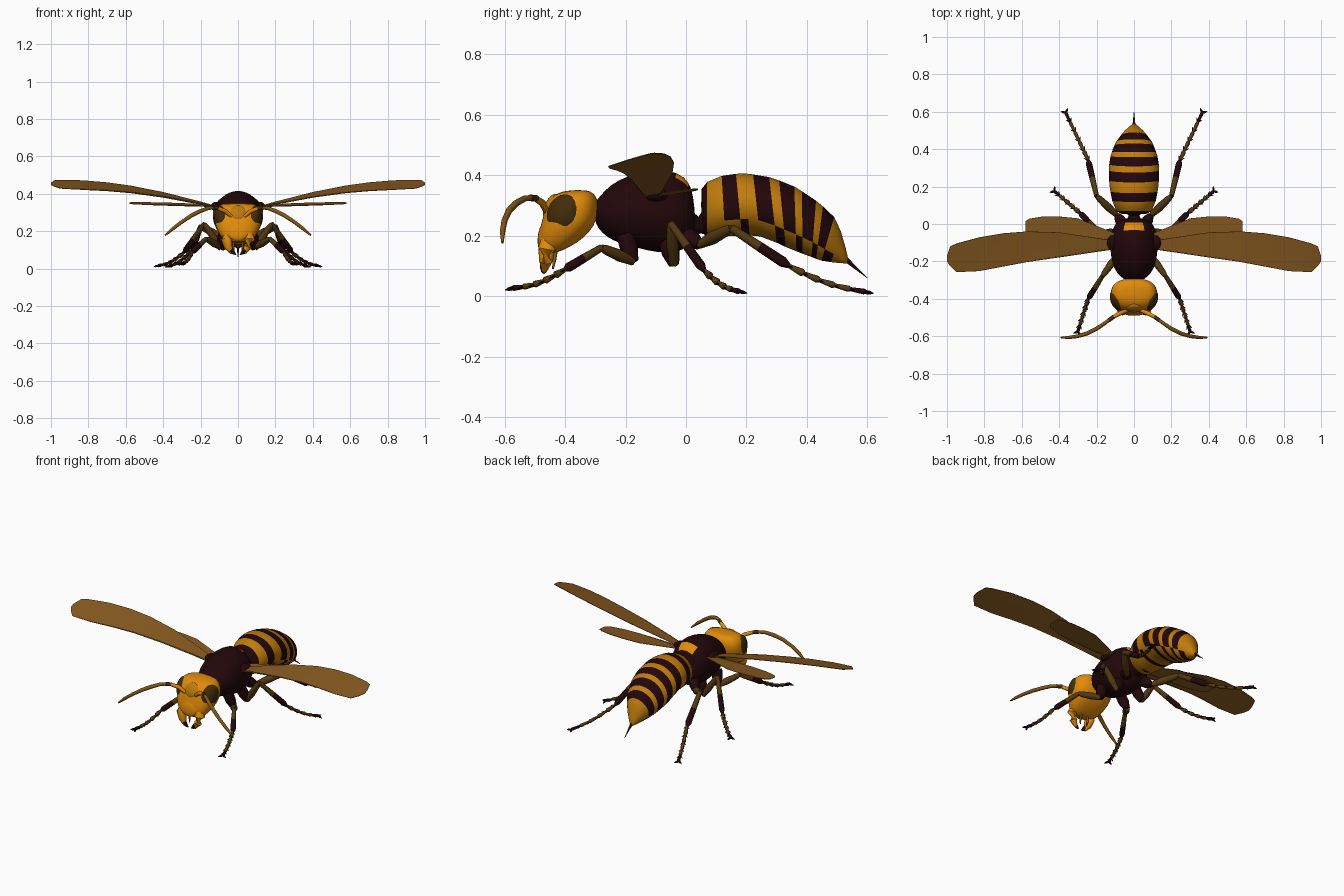
import bpy, bmesh, math
from mathutils import Vector, Matrix

cube = bpy.data.objects.get("Cube")
if cube:
    bpy.data.objects.remove(cube, do_unlink=True)


def material(name, r, g, b):
    m = bpy.data.materials.new(name)
    m.use_nodes = True
    m.diffuse_color = (r, g, b, 1)
    bsdf = m.node_tree.nodes["Principled BSDF"]
    bsdf.inputs["Base Color"].default_value = (r, g, b, 1)
    bsdf.inputs["Roughness"].default_value = 0.9
    return m


ORANGE = material("orange", .76, .26, .003)
AMBER = material("amber", .53, .2, .004)
MAROON = material("dark maroon", .016, .002, .003)
WING = material("wing brown", .24, .1, .014)
EYE = material("eye brown", .055, .026, .003)
LEG = material("leg brown", .085, .04, .005)
HORN = material("antenna brown", .22, .095, .008)


def finish(name, bm, mats, angle=50):
    bmesh.ops.recalc_face_normals(bm, faces=bm.faces)
    mesh = bpy.data.meshes.new(name)
    bm.to_mesh(mesh)
    bm.free()
    for m in mats:
        mesh.materials.append(m)
    ob = bpy.data.objects.new(name, mesh)
    bpy.context.collection.objects.link(ob)
    bpy.ops.object.select_all(action='DESELECT')
    ob.select_set(True)
    bpy.context.view_layer.objects.active = ob
    bpy.ops.object.shade_smooth_by_angle(angle=math.radians(angle))
    return ob


def skin(bm, rings):
    """Bridge rings of points with quads and close both ends."""
    loops = [[bm.verts.new(p) for p in ring] for ring in rings]
    n = len(loops[0])
    rows = []
    for a, b in zip(loops, loops[1:]):
        rows.append([bm.faces.new((a[i], a[(i + 1) % n], b[(i + 1) % n], b[i])) for i in range(n)])
    bm.faces.new(loops[0])
    bm.faces.new(loops[-1])
    return rows


def body(name, sections, mats, power=1.0, segs=32, rule=None):
    """Loft of ovals, each given by two (y, z) ends and a half width."""
    rings = []
    for ya, za, yb, zb, w in sections:
        a, b = Vector((0, ya, za)), Vector((0, yb, zb))
        ring = []
        for i in range(segs):
            t = math.tau * (i + .5) / segs
            s, c = [math.copysign(abs(v) ** power, v) for v in (math.sin(t), math.cos(t))]
            ring.append((a + b) / 2 + (a - b) / 2 * c + Vector((w * s, 0, 0)))
        rings.append(ring)
    bm = bmesh.new()
    for row, faces in enumerate(skin(bm, rings)):
        for i, f in enumerate(faces):
            f.material_index = rule(row, math.cos(math.tau * (i + 1) / segs)) if rule else 0
    return finish(name, bm, mats)


def tube(name, points, radii, mat, segs=10):
    pts = [Vector(p) for p in points]
    rings = []
    for i, p in enumerate(pts):
        d = (pts[min(i + 1, len(pts) - 1)] - pts[max(i - 1, 0)]).normalized()
        u = d.cross(Vector((.3, .2, 1))).normalized()
        v = d.cross(u)
        rings.append([p + radii[i] * (u * math.cos(math.tau * k / segs) + v * math.sin(math.tau * k / segs))
                      for k in range(segs)])
    bm = bmesh.new()
    skin(bm, rings)
    return finish(name, bm, [mat])


def ball(name, loc, size, mat, tilt=(0, 0)):
    bm = bmesh.new()
    bmesh.ops.create_uvsphere(bm, u_segments=24, v_segments=14, radius=1)
    rot = Matrix.Rotation(tilt[1], 4, 'Z') @ Matrix.Rotation(tilt[0], 4, 'X')
    bm.transform(Matrix.Translation(loc) @ rot @ Matrix.Diagonal((*size, 1)))
    return finish(name, bm, [mat])


def round_off(ob):
    ob.modifiers.new("smooth", 'SUBSURF').levels = 1
    ob.modifiers["smooth"].render_levels = 1


# Head, tilted forward
round_off(body("head", [
    (-.39, .35, -.33, .352, .06), (-.435, .34, -.3, .34, .105), (-.46, .305, -.288, .305, .124),
    (-.472, .265, -.293, .25, .127), (-.482, .23, -.32, .21, .118), (-.488, .195, -.36, .175, .1),
    (-.485, .165, -.41, .15, .08), (-.475, .145, -.44, .14, .045)], [ORANGE], power=.8))
ball("face_plate", (0, -.476, .195), (.055, .014, .045), ORANGE, (-.1, 0))
ball("forehead", (0, -.446, .295), (.048, .022, .046), AMBER, (-.4, 0))

# Thorax with a light patch at the back
round_off(body("thorax", [
    (-.31, .3, -.3, .24, .035), (-.285, .33, -.28, .21, .075), (-.25, .37, -.24, .18, .104),
    (-.19, .4, -.18, .165, .123), (-.11, .42, -.13, .15, .128), (-.025, .413, -.06, .14, .122),
    (.013, .375, -.01, .15, .1), (.024, .33, .018, .18, .075), (.03, .27, .032, .2, .04)],
    [MAROON, ORANGE], rule=lambda row, up: int(row == 5 and up > .85)))
tube("waist", [(0, .01, .24), (0, .045, .235), (0, .09, .25)], [.045, .028, .06], MAROON, 16)

# Striped abdomen; the belly bands are shifted back
bands = [0, 0, 1, 0, 1, 1, 0, 1, 0, 1, 0, 1, 0, 1, 1, 1]


def stripe(row, up):
    return bands[row - 1 if up < -.55 and row > 2 else row]


body("abdomen", [
    (.05, .3, .055, .22, .03), (.052, .355, .062, .2, .075), (.07, .378, .07, .197, .095),
    (.118, .398, .13, .197, .117), (.165, .405, .185, .2, .127), (.195, .406, .21, .2, .131),
    (.222, .403, .245, .197, .134), (.275, .394, .3, .176, .135), (.308, .383, .33, .162, .133),
    (.358, .363, .365, .148, .126), (.384, .347, .385, .14, .119), (.43, .316, .415, .129, .104),
    (.453, .297, .43, .123, .094), (.49, .262, .448, .117, .073), (.512, .215, .48, .112, .05),
    (.528, .16, .51, .109, .026), (.538, .116, .535, .108, .005)], [MAROON, AMBER], rule=stripe)
tube("stinger", [(0, .525, .125), (0, .56, .094), (0, .6, .06)], [.009, .005, .001], MAROON)


def fore_height(x, y):
    return .3 + .28 * x - .12 * x * x + (.12 + .18 * x) * (y + .1 + .06 * x)


def hind_height(x, y):
    return .336 + .02 * x + .1 * (y + .04)


def wing(name, side, stations, height):
    """Thin sheet from stations of x, leading y and trailing y."""
    bm = bmesh.new()
    rows = []
    for x, lead, trail in stations:
        ys = [lead + (trail - lead) * k / 3 for k in range(4)]
        rows.append([bm.verts.new((side * x, y, height(x, y))) for y in ys])
    for a, b in zip(rows, rows[1:]):
        for k in range(3):
            bm.faces.new((a[k], a[k + 1], b[k + 1], b[k]))
    ob = finish(name, bm, [WING])
    ob.data.shade_flat()
    solid = ob.modifiers.new("thickness", 'SOLIDIFY')
    solid.thickness, solid.offset = .003, 0
    edge = [(side * x, lead, height(x, lead)) for x, lead, trail in stations[:-2]]
    tube(name + "_vein", edge, [.005 - .004 * i / len(edge) for i in range(len(edge))], WING, 6)


def leg(name, side, hip, root, knee, ankle, toe, thick):
    p = [Vector((side * x, y, z)) for x, y, z in (hip, root, knee, ankle, toe)]
    tube(name + "_hip", [p[0], p[0].lerp(p[1], .5), p[1]], [.03, .03, .018], MAROON)
    tube(name + "_thigh", [p[1], p[1].lerp(p[2], .4), p[1].lerp(p[2], .85), p[2]],
         [.014, thick, thick * .8, thick * .55], LEG)
    mid = p[2].lerp(p[3], .5)
    tube(name + "_upper_shin", [p[2], mid], [thick * .6, thick * .75], LEG)
    tube(name + "_lower_shin", [mid, p[2].lerp(p[3], .9), p[3]], [thick * .75, thick * .8, thick * .4], MAROON)
    # Sagging foot of five flared joints with spurs, ending in claws
    d = (p[4] - p[3]).normalized()
    out = d.cross(Vector((0, 0, 1))).normalized()
    foot = [p[3].lerp(p[4], k / 5) - Vector((0, 0, .014 * math.sin(math.pi * k / 5))) for k in range(6)]
    for k, (a, b) in enumerate(zip(foot, foot[1:])):
        tube(name + "_foot_joint", [a, a.lerp(b, .85), b], [.007, .013 - k * .0008, .007],
             MAROON if k == 4 else LEG, 8)
        for s in (1, -1):
            tube(name + "_spur", [a, a + d * .022 + out * s * .016], [.006, .001], MAROON, 6)
    for s in (1, -1):
        tube(name + "_claw", [p[4], p[4] + d * .01 + out * .012 * s, p[4] + d * .018 + out * .022 * s],
             [.007, .006, .001], MAROON, 6)


for side, label in ((1, "left_"), (-1, "right_")):
    def flip(points):
        return [(side * x, y, z) for x, y, z in points]

    # Head parts
    ball(label + "eye", (side * .092, -.406, .272), (.034, .055, .066), EYE, (-.4, -side * .35))
    tube(label + "jaw", flip([(.052, -.45, .19), (.062, -.46, .155), (.052, -.464, .115), (.032, -.468, .08)]),
         [.028, .029, .022, .007], ORANGE, 14)
    tube(label + "jaw_tip", flip([(.038, -.47, .1), (.022, -.47, .082), (.01, -.47, .075)]),
         [.014, .009, .002], MAROON)
    tube(label + "feeler", flip([(.02, -.43, .155), (.026, -.435, .12), (.022, -.44, .09)]),
         [.007, .006, .003], HORN, 8)
    tube(label + "antenna_base", flip([(.035, -.462, .28), (.07, -.475, .308), (.115, -.5, .325)]),
         [.009, .012, .01], ORANGE)
    tube(label + "antenna_joint", flip([(.108, -.495, .323), (.135, -.515, .325)]), [.011, .011], EYE)
    tube(label + "antenna", flip([(.13, -.511, .325), (.16, -.533, .323), (.2, -.56, .308), (.25, -.585, .283),
                                  (.3, -.6, .25), (.35, -.607, .212), (.39, -.607, .177)]),
         [.009, .01, .011, .011, .01, .009, .004], HORN)

    # Wings
    ball(label + "wing_joint", (side * .115, -.1, .335), (.03, .04, .022), MAROON)
    wing(label + "front_wing", side, [
        (.1, -.13, -.09), (.2, -.145, -.075), (.4, -.175, -.045), (.57, -.2, -.04), (.7, -.225, -.05),
        (.83, -.25, -.072), (.95, -.256, -.105), (.983, -.225, -.12), (1, -.2, -.17)], fore_height)
    wing(label + "back_wing", side, [
        (.1, -.08, -.05), (.2, -.09, -.01), (.3, -.09, .03), (.4, -.088, .04), (.49, -.08, .04),
        (.56, -.06, .028), (.58, -.04, .015)], hind_height)

    # Legs
    leg(label + "front_leg", side, (.07, -.2, .2), (.095, -.175, .115), (.17, -.28, .16),
        (.245, -.4, .088), (.3, -.575, .026), .02)
    leg(label + "middle_leg", side, (.06, -.06, .18), (.09, -.04, .105), (.18, -.05, .24),
        (.29, .06, .085), (.425, .175, .016), .02)
    leg(label + "back_leg", side, (.06, 0, .2), (.09, .045, .17), (.2, .15, .225),
        (.245, .34, .1), (.365, .595, .014), .022)
